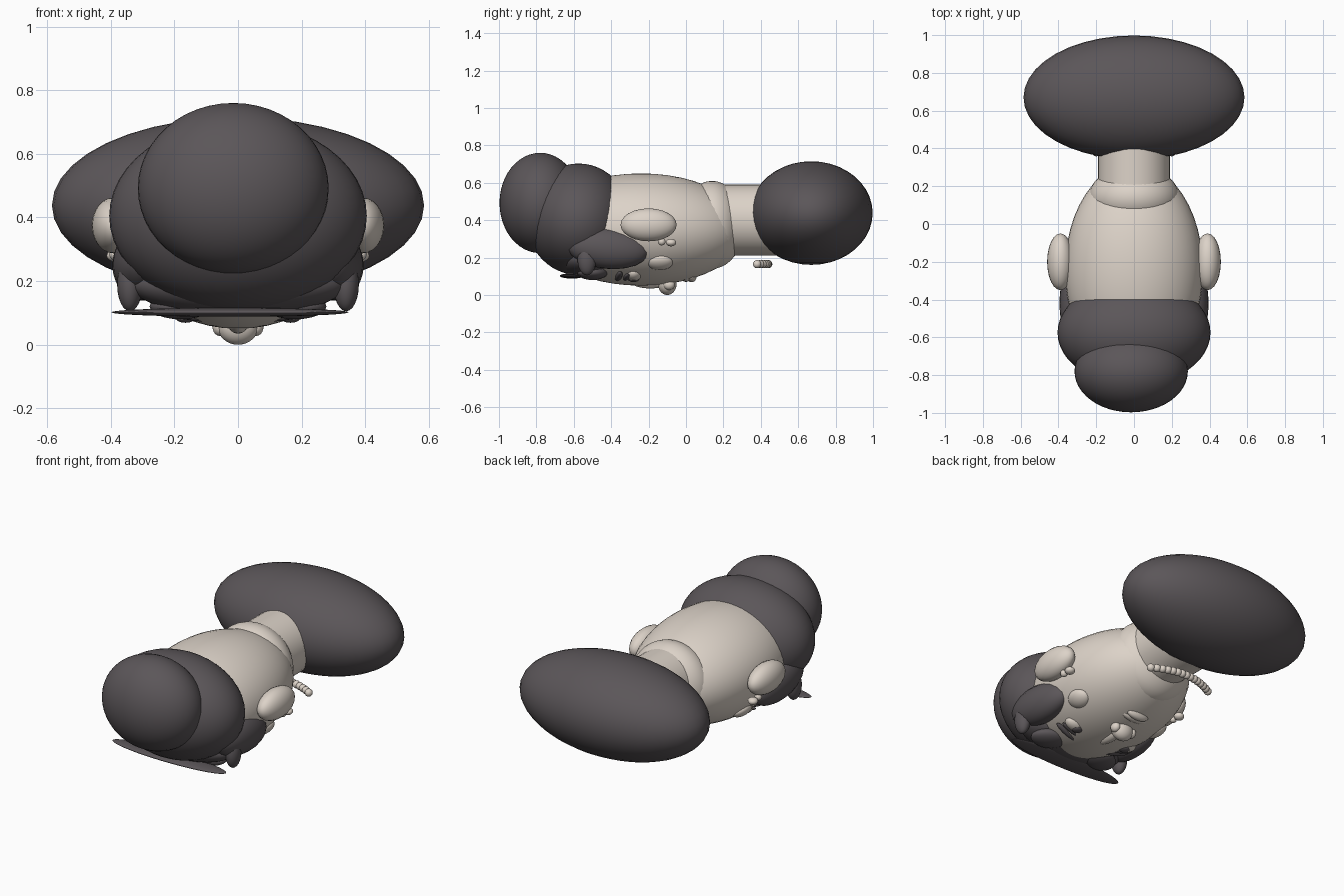
import bpy
import math

cube = bpy.data.objects.get("Cube")
if cube:
    bpy.data.objects.remove(cube, do_unlink=True)


def make_material(name, colour):
    mat = bpy.data.materials.new(name)
    mat.use_nodes = True
    mat.diffuse_color = colour
    mat.node_tree.nodes["Principled BSDF"].inputs["Base Color"].default_value = colour
    return mat


cream = make_material("cream clay", (0.72, 0.65, 0.58, 1))
charcoal = make_material("charcoal", (0.105, 0.093, 0.1, 1))


def finish(name, mat):
    obj = bpy.context.object
    obj.name = name
    obj.data.materials.append(mat)
    bpy.ops.object.shade_smooth_by_angle(angle=math.radians(40))
    return obj


def blob(name, mat, centre, radii, turn=(0, 0, 0), segments=40):
    """Ellipsoid with given centre, radii and rotation in degrees."""
    bpy.ops.mesh.primitive_uv_sphere_add(
        segments=segments, ring_count=segments // 2, radius=1,
        location=centre, rotation=[math.radians(a) for a in turn])
    bpy.context.object.scale = radii
    return finish(name, mat)


def pair(name, mat, centre, radii, turn=(0, 0, 0), segments=24):
    """The same ellipsoid on the left and right sides."""
    for side, sign in (("left", 1), ("right", -1)):
        blob(f"{side}_{name}", mat, (sign * centre[0], centre[1], centre[2]), radii,
             (turn[0], sign * turn[1], sign * turn[2]), segments)


# Shoulders, neck and throat
blob("shoulders", charcoal, (0, 0.67, 0.438), (0.585, 0.328, 0.277))
bpy.ops.mesh.primitive_cylinder_add(vertices=40, radius=0.19, depth=0.45,
                                    location=(0, 0.27, 0.4),
                                    rotation=(math.radians(90), 0, 0))
finish("neck", cream)
blob("throat", cream, (0, 0.14, 0.375), (0.24, 0.17, 0.235))

# Head and ears
blob("head", cream, (0, -0.24, 0.35), (0.365, 0.56, 0.3), segments=48)
pair("ear", cream, (0.39, -0.2, 0.375), (0.07, 0.15, 0.088))
pair("earring_stud", cream, (0.385, -0.13, 0.285), (0.02, 0.02, 0.02))
pair("earring_drop", cream, (0.385, -0.08, 0.28), (0.028, 0.028, 0.02))

# Hair: cap, bun, fringe, side locks and flat hairpin
blob("hair_cap", charcoal, (0, -0.575, 0.405), (0.405, 0.28, 0.298), segments=48)
blob("hair_bun", charcoal, (-0.015, -0.78, 0.492), (0.3, 0.217, 0.268), segments=48)
blob("hair_fringe", charcoal, (0, -0.53, 0.19), (0.34, 0.15, 0.1))
pair("side_lock", charcoal, (0.305, -0.42, 0.25), (0.09, 0.22, 0.11), (-6, 0, 0))
pair("side_curl", charcoal, (0.34, -0.53, 0.19), (0.04, 0.05, 0.085))
pair("fringe_curl", charcoal, (0.18, -0.5, 0.12), (0.1, 0.08, 0.04), (0, 0, -20))
blob("hairpin", charcoal, (-0.025, -0.61, 0.102), (0.373, 0.065, 0.014))

# Eyes with irises, lashes and brows
pair("eye", cream, (0.165, -0.28, 0.12), (0.075, 0.05, 0.045))
pair("iris", charcoal, (0.165, -0.28, 0.083), (0.03, 0.028, 0.014))
pair("lash", charcoal, (0.17, -0.32, 0.095), (0.075, 0.016, 0.015), (0, -10, 8))
pair("brow", charcoal, (0.17, -0.36, 0.1), (0.085, 0.018, 0.018), (0, -14, 8))

# Cheeks, nose and lips
pair("cheek", cream, (0.27, -0.14, 0.175), (0.055, 0.07, 0.035), (0, -35, 0))
blob("nose_bridge", cream, (0, -0.19, 0.075), (0.035, 0.11, 0.04))
blob("nose_tip", cream, (0, -0.1, 0.06), (0.065, 0.05, 0.06))
pair("nostril", cream, (0.055, -0.09, 0.055), (0.025, 0.03, 0.028))
blob("upper_lip", cream, (0, 0.0, 0.1), (0.085, 0.028, 0.03))
blob("lower_lip", cream, (0, 0.03, 0.1), (0.07, 0.027, 0.032))

# Bead necklace hanging in an arc below the neck
BEADS = 15
for i in range(BEADS):
    t = 2 * i / (BEADS - 1) - 1
    blob(f"necklace_bead_{i + 1}", cream,
         (0.2 * t, 0.44 - 0.06 * t * t, 0.165), (0.022, 0.022, 0.022), segments=16)
